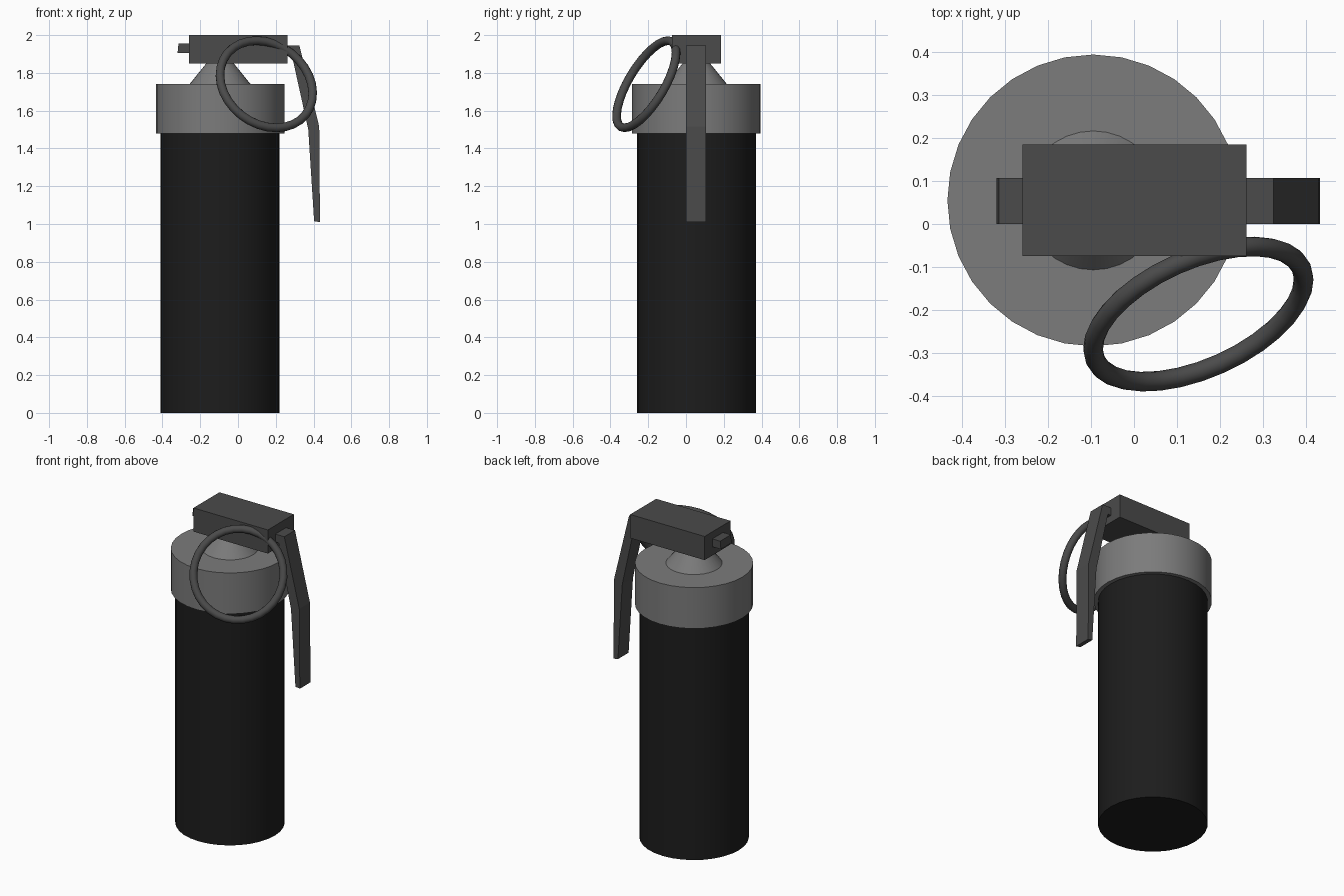
import bpy, bmesh, math
from mathutils import Vector

if "Cube" in bpy.data.objects:
    bpy.data.objects.remove(bpy.data.objects["Cube"])

AXIS = (-0.095, 0.055)


def material(name, value):
    m = bpy.data.materials.new(name)
    m.diffuse_color = (value, value, value, 1)
    m.use_nodes = True
    m.node_tree.nodes["Principled BSDF"].inputs["Base Color"].default_value = m.diffuse_color
    return m


BLACK = material("black_paint", 0.012)
STEEL = material("grey_steel", 0.2)
DARK = material("dark_steel", 0.07)


def finish(ob, name, mat, smooth=False):
    ob.name = name
    ob.data.materials.append(mat)
    if smooth:
        bpy.ops.object.shade_smooth_by_angle(angle=math.radians(35))


def frustum(name, r1, r2, z0, z1, mat):
    bpy.ops.mesh.primitive_cone_add(vertices=32, radius1=r1, radius2=r2, depth=z1 - z0,
                                    location=(*AXIS, (z0 + z1) / 2))
    finish(bpy.context.object, name, mat, True)


def extrude_xz(name, profile, y0, y1, mat):
    bm = bmesh.new()
    face = bm.faces.new([bm.verts.new((x, y0, z)) for x, z in profile])
    out = bmesh.ops.extrude_face_region(bm, geom=[face])
    moved = [v for v in out["geom"] if isinstance(v, bmesh.types.BMVert)]
    bmesh.ops.translate(bm, vec=(0, y1 - y0, 0), verts=moved)
    bmesh.ops.recalc_face_normals(bm, faces=bm.faces)
    me = bpy.data.meshes.new(name)
    bm.to_mesh(me)
    bm.free()
    ob = bpy.data.objects.new(name, me)
    bpy.context.collection.objects.link(ob)
    finish(ob, name, mat)


# Canister, collar and neck
frustum("canister_body", 0.315, 0.315, 0, 1.5, BLACK)
frustum("collar", 0.34, 0.34, 1.48, 1.74, STEEL)
frustum("neck_cone", 0.166, 0.065, 1.735, 1.86, STEEL)

# Fuse block
extrude_xz("fuse_block", [(-0.26, 1.85), (0.262, 1.85), (0.262, 2.0), (-0.26, 2.0)],
           -0.075, 0.185, DARK)

# Bent safety lever, and its stub on the far side of the block
extrude_xz("safety_lever", [(0.25, 1.945), (0.325, 1.945), (0.43, 1.515), (0.434, 1.01),
                            (0.403, 1.015), (0.372, 1.5), (0.285, 1.895), (0.25, 1.895)],
           0.0, 0.107, DARK)
extrude_xz("lever_stub", [(-0.25, 1.905), (-0.32, 1.905), (-0.315, 1.955), (-0.25, 1.955)],
           0.0, 0.107, DARK)

# Pull ring, tilted beside the block
normal = Vector((0.358, -0.80, 0.48))
bpy.ops.mesh.primitive_torus_add(major_segments=32, minor_segments=12,
                                 major_radius=0.263, minor_radius=0.023,
                                 location=(0.15, -0.21, 1.74),
                                 rotation=normal.to_track_quat('Z', 'Y').to_euler())
finish(bpy.context.object, "pull_ring", DARK, True)
